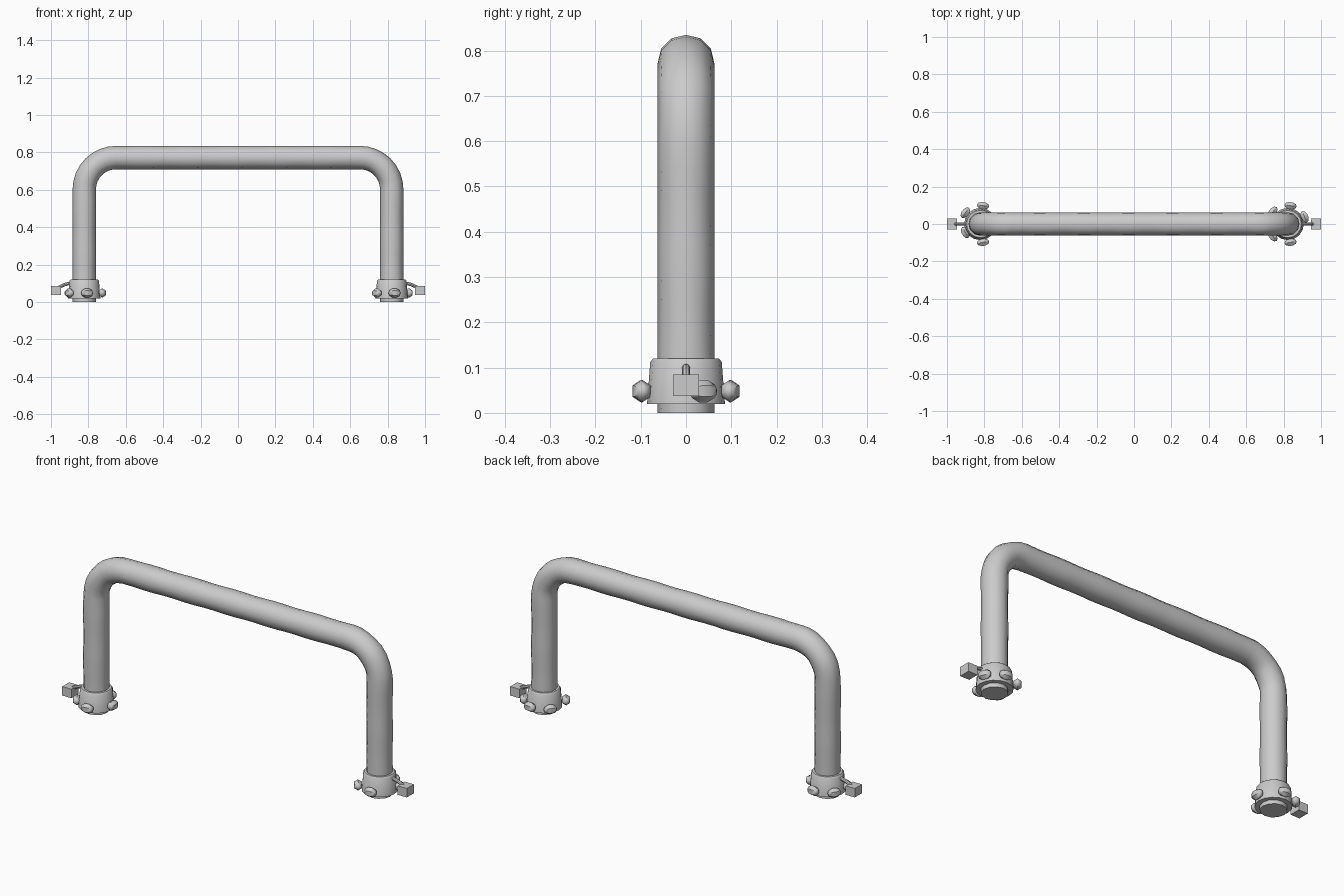
import bpy, bmesh
from math import sin, cos, pi, atan2
from mathutils import Vector, Matrix

if "Cube" in bpy.data.objects:
    bpy.data.objects.remove(bpy.data.objects["Cube"])

SIDES = 12


def make_object(name, bm, smooth=True):
    bmesh.ops.recalc_face_normals(bm, faces=bm.faces[:])
    mesh = bpy.data.meshes.new(name)
    bm.to_mesh(mesh)
    bm.free()
    ob = bpy.data.objects.new(name, mesh)
    bpy.context.collection.objects.link(ob)
    if smooth:
        bpy.ops.object.select_all(action='DESELECT')
        ob.select_set(True)
        bpy.context.view_layer.objects.active = ob
        bpy.ops.object.shade_smooth_by_angle(angle=0.7)
    return ob


def bridge(bm, rings):
    n = len(rings[0])
    for a, b in zip(rings, rings[1:]):
        for i in range(n):
            bm.faces.new((a[i], a[(i + 1) % n], b[(i + 1) % n], b[i]))
    bm.faces.new(rings[0])
    bm.faces.new(rings[-1])


def tube(name, path, radius, sides, ripple=0.0):
    """Sweep a round section along a path in the xz plane."""
    bm, rings = bmesh.new(), []
    for k, p in enumerate(path):
        t = (path[min(k + 1, len(path) - 1)] - path[max(k - 1, 0)]).normalized()
        side = Vector((-t.z, 0, t.x))
        ring = []
        for i in range(sides):
            a = 2 * pi * i / sides
            r = radius * (1 + ripple * sin(2 * a) ** 2 * (-1) ** (k // 2))
            ring.append(bm.verts.new(p + side * r * cos(a) + Vector((0, r * sin(a), 0))))
        rings.append(ring)
    bridge(bm, rings)
    return make_object(name, bm)


# Bent handle tube: leg, corner, top bar, corner, leg
X, Z, R = 0.822, 0.772, 0.17
left = [Vector((-X, 0, (Z - R) * i / 10)) for i in range(10)]
left += [Vector((-X + R - R * cos(a), 0, Z - R + R * sin(a)))
         for a in [pi / 2 * i / 8 for i in range(9)]]
bar = [Vector((-(X - R) + 2 * (X - R) * i / 22, 0, Z)) for i in range(1, 22)]
right = [Vector((-p.x, 0, p.z)) for p in reversed(left)]
tube("bent_handle_tube", left + bar + right, 0.0625, SIDES, 0.02)

# Bolt offsets around each collar centre
bolts = {-1: [(0.096, 0), (0.015, 0.098), (0.015, -0.098), (-0.08, 0.06), (-0.08, -0.045)],
         1: [(0.09, 0.038), (0.015, 0.098), (0.015, -0.098), (-0.08, 0.065), (-0.08, -0.065)]}

for s, side in ((-1, "left"), (1, "right")):
    # Tapered collar
    bm = bmesh.new()
    rings = []
    for r, z in ((0.062, 0.02), (0.086, 0.02), (0.079, 0.112), (0.073, 0.12), (0.061, 0.12)):
        rings.append([bm.verts.new((s * X + r * cos(2 * pi * i / 16),
                                    r * sin(2 * pi * i / 16), z)) for i in range(16)])
    bridge(bm, rings)
    make_object(side + "_collar", bm)

    # Rounded bolts, long axis running around the collar
    for n, (x, y) in enumerate(bolts[s]):
        bm = bmesh.new()
        bmesh.ops.create_uvsphere(bm, u_segments=6, v_segments=5, radius=1)
        m = (Matrix.Translation((s * X + x, y, 0.048))
             @ Matrix.Rotation(atan2(y, x), 4, 'Z')
             @ Matrix.Diagonal((0.023, 0.033, 0.026, 1))
             @ Matrix.Rotation(pi / 2, 4, 'X'))
        bmesh.ops.transform(bm, matrix=m, verts=bm.verts)
        ob = make_object(f"{side}_bolt_{n + 1}", bm)
        ob.data.shade_smooth()

    # Thin curved stem and its end block
    stem = [Vector((s * x, 0, z)) for x, z in
            ((0.88, 0.1), (0.905, 0.099), (0.93, 0.092), (0.955, 0.08), (0.965, 0.065))]
    tube(side + "_stem", stem, 0.009, 8)
    bm = bmesh.new()
    bmesh.ops.create_cube(bm, size=1)
    bmesh.ops.transform(bm, matrix=Matrix.Translation((s * 0.9735, 0, 0.061))
                        @ Matrix.Diagonal((0.053, 0.058, 0.047, 1)), verts=bm.verts)
    make_object(side + "_end_block", bm, smooth=False)
